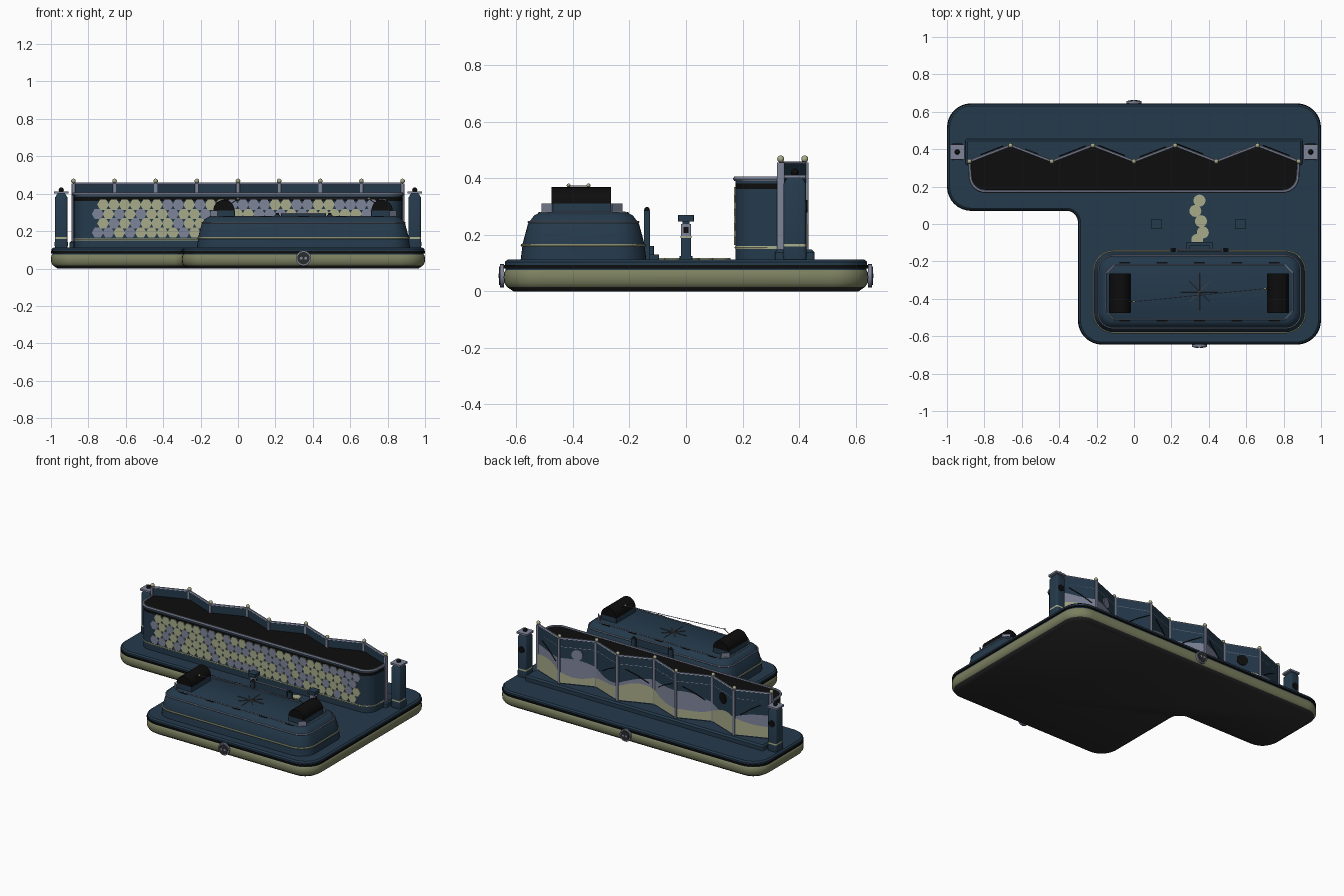
import bpy, bmesh, math, random
from mathutils import Vector, Matrix

if "Cube" in bpy.data.objects:
    bpy.data.objects.remove(bpy.data.objects["Cube"])
random.seed(4)

def mat(name, r, g, b):
    m = bpy.data.materials.new(name)
    m.diffuse_color = (r, g, b, 1)
    m.use_nodes = True
    m.node_tree.nodes["Principled BSDF"].inputs["Base Color"].default_value = m.diffuse_color
    return m

NAVY = mat("navy", .018, .042, .072)
OLIVE = mat("pale olive", .39, .41, .25)
MOSS = mat("moss", .20, .215, .115)
GRAY = mat("blue gray", .21, .235, .32)
BLACK = mat("black", .004, .004, .004)
CHAR = mat("charcoal", .025, .025, .027)
BROWN = mat("dark bronze", .07, .06, .06)

def finish(name, bm, mats):
    bmesh.ops.recalc_face_normals(bm, faces=bm.faces)
    me = bpy.data.meshes.new(name)
    bm.to_mesh(me)
    bm.free()
    ob = bpy.data.objects.new(name, me)
    bpy.context.collection.objects.link(ob)
    for m in mats:
        me.materials.append(m)
    return ob

def loft(name, rings, mats):
    """Stack of closed rings; mats = bottom cap, one per layer, top cap."""
    used = list(dict.fromkeys(mats))
    bm = bmesh.new()
    vs = [[bm.verts.new(p) for p in r] for r in rings]
    bm.faces.new(vs[0][::-1]).material_index = used.index(mats[0])
    for k in range(len(vs) - 1):
        n = len(vs[k])
        for i in range(n):
            j = (i + 1) % n
            f = bm.faces.new((vs[k][i], vs[k][j], vs[k + 1][j], vs[k + 1][i]))
            f.material_index = used.index(mats[k + 1])
    bm.faces.new(vs[-1]).material_index = used.index(mats[-1])
    return finish(name, bm, used)

def outline(corners, d=0, n=8):
    """Right-angled CCW outline with rounded corners, inset by d."""
    out, m = [], len(corners)
    for i in range(m):
        x, y, r = corners[i]
        p, q = corners[i - 1], corners[(i + 1) % m]
        v = Vector((x, y))
        d1 = (v - Vector(p[:2])).normalized()
        d2 = (Vector(q[:2]) - v).normalized()
        convex = d1.x * d2.y - d1.y * d2.x > 0
        v += d * (Vector((-d1.y, d1.x)) + Vector((-d2.y, d2.x)))
        r = max(r - d if convex else r + d, .004)
        c = v + (d2 - d1) * r
        for k in range(n + 1):
            a = math.pi / 2 * k / n
            out.append(c + r * (d1 * math.sin(a) - d2 * math.cos(a)))
    return out

def at(pts, z):
    return [(p[0], p[1], z) for p in pts]

def rect(cx, cy, hx, hy, r):
    return [(cx - hx, cy - hy, r), (cx + hx, cy - hy, r), (cx + hx, cy + hy, r), (cx - hx, cy + hy, r)]

def box(name, x, y, z, sx, sy, sz, m, r=.004):
    c = rect(x, y, sx / 2, sy / 2, r)
    return loft(name, [at(outline(c, 0, 3), z), at(outline(c, 0, 3), z + sz)], [m] * 3)

def ball(name, p, r, m):
    bm = bmesh.new()
    bmesh.ops.create_uvsphere(bm, u_segments=12, v_segments=8, radius=r, matrix=Matrix.Translation(p))
    return finish(name, bm, [m])

def disc(name, p, r, h, m, rot=None, n=24):
    bm = bmesh.new()
    bmesh.ops.create_cone(bm, cap_ends=True, segments=n, radius1=r, radius2=r, depth=h,
                          matrix=Matrix.Translation(p) @ (rot or Matrix()))
    return finish(name, bm, [m])

def tube(name, pts, r, m, closed=False):
    cu = bpy.data.curves.new(name, 'CURVE')
    cu.dimensions = '3D'
    cu.bevel_depth, cu.bevel_resolution, cu.use_fill_caps = r, 1, True
    sp = cu.splines.new('POLY')
    sp.points.add(len(pts) - 1)
    for s, p in zip(sp.points, pts):
        s.co = (*p, 1)
    sp.use_cyclic_u = closed
    cu.materials.append(m)
    ob = bpy.data.objects.new(name, cu)
    bpy.context.collection.objects.link(ob)
    return ob

RX = Matrix.Rotation(math.pi / 2, 4, 'X')

# L-shaped base with colour bands
L = [(-1, .07, .13), (-.3, .07, .06), (-.3, -.645, .13), (1, -.645, .13), (1, .645, .13), (-1, .645, .13)]
lay = [(0, .035), (.015, .012), (.03, .002), (.05, 0), (.068, .002), (.075, .007), (.081, .007),
       (.081, 0), (.093, 0), (.093, .004), (.104, .004), (.112, .014)]
loft("base", [at(outline(L, d), z) for z, d in lay],
     [CHAR, CHAR, MOSS, MOSS, MOSS, MOSS, NAVY, BLACK, BLACK, BLACK, NAVY, NAVY, NAVY])

# Medallions front and back
for n, x, s in (("front", .35, -1), ("back", 0, 1)):
    disc(n + "_medallion", (x, s * .65, .055), .041, .014, GRAY, RX)
    disc(n + "_medallion_face", (x, s * .658, .055), .033, .006, CHAR, RX)
    for dx in (-.012, .012):
        disc(n + "_medallion_stud", (x + dx, s * .661, .055), .008, .004, GRAY, RX, 8)

# Long planter: rounded front, zigzag back
zig = [(.88 - .22 * i, .335 if i % 2 == 0 else .42) for i in range(9)]
front = outline(rect(0, .3, .875, .125, .08))[:18]
plan = front + zig
loft("planter", [at(plan, z) for z in (.11, .15, .16, .362, .382, .40)],
     [NAVY, NAVY, OLIVE, NAVY, BLACK, NAVY, BLACK])
tube("planter_rim", at(plan, .398), .009, GRAY, True)
tube("planter_band", at([(.872, .33)] [::-1] + front[::-1] + [(-.872, .33)], .155), .004, OLIVE)
loft("planter_plinth", [at(outline(rect(0, .385, .9, .07, .01), d), z) for z, d in ((.11, 0), (.138, 0), (.148, .01))], [NAVY] * 4)

# Hexagon tiles on planter front
w = .0575
bm = bmesh.new()
for row in range(4):
    for i in range(27):
        M = Matrix.Translation((-.75 + w * (i + .5 * (row % 2)), .174, .192 + row * w * .866)) @ RX @ Matrix.Rotation(math.pi / 6, 4, 'Z')
        k = len(bm.faces)
        bmesh.ops.create_cone(bm, cap_ends=True, segments=6, radius1=w * .55, radius2=w * .55, depth=.008, matrix=M)
        bm.faces.ensure_lookup_table()
        c = int(random.random() < .35)
        for f in bm.faces[k:]:
            f.material_index = c
finish("hexagon_tiles", bm, [OLIVE, GRAY])

# Folding screen behind the planter, with painted hills on its back
def zy(x):
    t = abs(x) % .44 / .22
    return .335 + .085 * (t if t <= 1 else 2 - t)

xs = [.88 - .0275 * i for i in range(65)]
loft("screen", [[(x, y - .008, z) for x, y in zig] + [(x, y + .008, z) for x, y in zig[::-1]] for z in (.13, .45)], [NAVY] * 3)
def painted(name, lo, hi, off, m):
    bm = bmesh.new()
    v = [[bm.verts.new((x, zy(x) + off, f(x))) for f in (lo, hi)] for x in xs]
    for a, b in zip(v, v[1:]):
        bm.faces.new((a[0], b[0], b[1], a[1]))
    finish(name, bm, [m])
near = lambda x: .235 + .035 * math.sin(8.5 * x + .6) + .012 * math.sin(19 * x)
far = lambda x: .30 + .035 * math.sin(7 * x + 2.6) + .015 * math.sin(15 * x)
painted("far_hills", lambda x: .155, far, .0095, GRAY)
painted("near_hills", lambda x: .155, near, .012, OLIVE)
for z, r in ((.452, .009), (.155, .007)):
    tube("screen_rail", [(x, y, z) for x, y in zig], r, GRAY)
for x, y in zig:
    box("screen_post", x, y, .14, .02, .026, .315, GRAY)
    ball("screen_finial", (x, y, .468), .0125, OLIVE)
ang = math.atan2(.085, .22)
for x, m in ((.55, GRAY), (-.55, BLACK)):
    s = 1 if zy(x + .01) > zy(x) else -1
    disc("painted_sun", (x, zy(x) + .011, .355), .036, .005, m, Matrix.Rotation(s * ang, 4, 'Z') @ RX)
for x, d in ((.76, .07), (.3, -.07), (.1, .07), (-.12, -.07), (-.33, .07), (-.76, -.06)):
    tube("painted_twig", [(a, zy(a) + .012, z) for a, z in ((x - d, .29), (x, .335), (x + d, .37))], .003, BLACK)

# End pillars
for s in (-1, 1):
    x, y = s * .945, .385
    c = rect(x, y, .033, .04, .012)
    loft("pillar", [at(outline(c, d, 4), z) for z, d in ((.11, .0), (.13, -.003), (.158, 0), (.168, 0), (.38, 0), (.40, .012))],
         [NAVY, NAVY, NAVY, OLIVE, NAVY, NAVY, NAVY])
    box("pillar_cap", x, y, .40, .078, .078, .012, GRAY)
    ball("pillar_finial", (x, y, .42), .014, BLACK)
    disc("pillar_disc", (x, y + .042, .30), .022, .006, BLACK, RX)

# Rounded dais at front right
D = rect(.35, -.3625, .57, .2225, .11)
lay = [(.11, 0), (.158, .006), (.168, .007), (.238, .026), (.25, .034), (.268, .048), (.278, .066)]
loft("dais", [at(outline(D, d), z) for z, d in lay], [NAVY, NAVY, OLIVE, NAVY, NAVY, NAVY, NAVY, NAVY])
tube("dais_lower_trim", at(outline(D, .005), .163), .005, OLIVE, True)
tube("dais_upper_trim", at(outline(D, .028), .245), .004, GRAY, True)
tube("dais_top_trim", at(outline(rect(.35, -.3625, .5, .147, .045), 0, 1), .279), .003, GRAY, True)
for s in (-1, 1):
    for i in range(5):
        box("dais_dash", .35 + (i - 2) * .2, -.3625 + s * .155, .276, .06, .007, .004, BLACK)

# Eight-ray star on the dais
for i in range(8):
    a = math.pi / 4 * i
    r = .1 if i % 2 == 0 else .075
    tube("star_ray", [(.35, -.3625, .279), (.35 + r * math.cos(a), -.3625 + r * math.sin(a), .279)], .0025, BROWN)

# Black bolsters on navy blocks, with corner brackets
for x in (-.075, .77):
    box("bolster_block", x, -.37, .275, .116, .21, .036, NAVY)
    arch = [(x + .057 * math.cos(math.pi * k / 14), .31 + .058 * math.sin(math.pi * k / 14)) for k in range(15)]
    loft("bolster", [[(a, y, z) for a, z in arch] for y in (-.475, -.265)], [BLACK] * 3)
for sx in (-1, 1):
    for sy in (-1, 1):
        cx, cy = .35 + sx * .48, -.3675 + sy * .125
        d = Vector((sx, sy))
        p = [(cx - sx * .02, cy + sy * .018), (cx + sx * .018, cy - sy * .018)]
        q = [(a - sx * .004, b - sy * .004) for a, b in p[::-1]]
        loft("corner_bracket", [at(p + q, .276), at(p + q, .31)], [GRAY] * 3)

# Cord strung between bolsters
tube("cord", [(0, -.415, .372), (.7, -.345, .372)], .002, GRAY)
for x, y, e in ((0, -.415, -.03), (.7, -.345, .03)):
    tube("cord_pin", [(x + e, y, .352), (x, y, .372)], .003, BROWN)
    ball("cord_knob", (x, y, .374), .007, OLIVE)

# Two lantern posts between dais and planter
for x in (.12, .57):
    box("lantern_foot", x, 0, .11, .045, .045, .014, NAVY)
    box("lantern_stem", x, 0, .12, .036, .036, .07, NAVY)
    box("lantern_band", x, 0, .188, .04, .04, .008, OLIVE)
    box("lantern_frame", x, 0, .196, .036, .036, .042, GRAY)
    box("lantern_pane", x, 0, .207, .038, .022, .02, BLACK)
    box("lantern_neck", x, 0, .236, .026, .026, .012, NAVY)
    box("lantern_cap", x, 0, .246, .055, .055, .023, NAVY)

# Stepping stones leading to the dais
for x, y in ((.35, .125), (.328, .07), (.358, .015), (.368, -.045), (.338, -.085)):
    disc("stepping_stone", (x, y, .113), .032, .008, OLIVE)

# Small gate and steps at the back of the dais
box("gate_step", .35, -.118, .11, .14, .046, .02, NAVY)
box("gate_upper_step", .35, -.128, .13, .11, .028, .03, NAVY)
box("gate_board", .35, -.14, .24, .24, .012, .05, NAVY)
tube("gate_trim", [(.23, -.14, .292), (.47, -.14, .292)], .005, GRAY)
for x in (.21, .49):
    box("gate_post", x, -.138, .11, .03, .022, .175, NAVY)
    ball("gate_knob", (x, -.138, .288), .01, BLACK)

# Convert curves and shade smooth with crisp edges
bpy.ops.object.select_all(action='SELECT')
bpy.context.view_layer.objects.active = bpy.data.objects["cord"]
bpy.ops.object.convert(target='MESH')
bpy.ops.object.select_all(action='SELECT')
bpy.ops.object.shade_smooth_by_angle(angle=math.radians(35))
